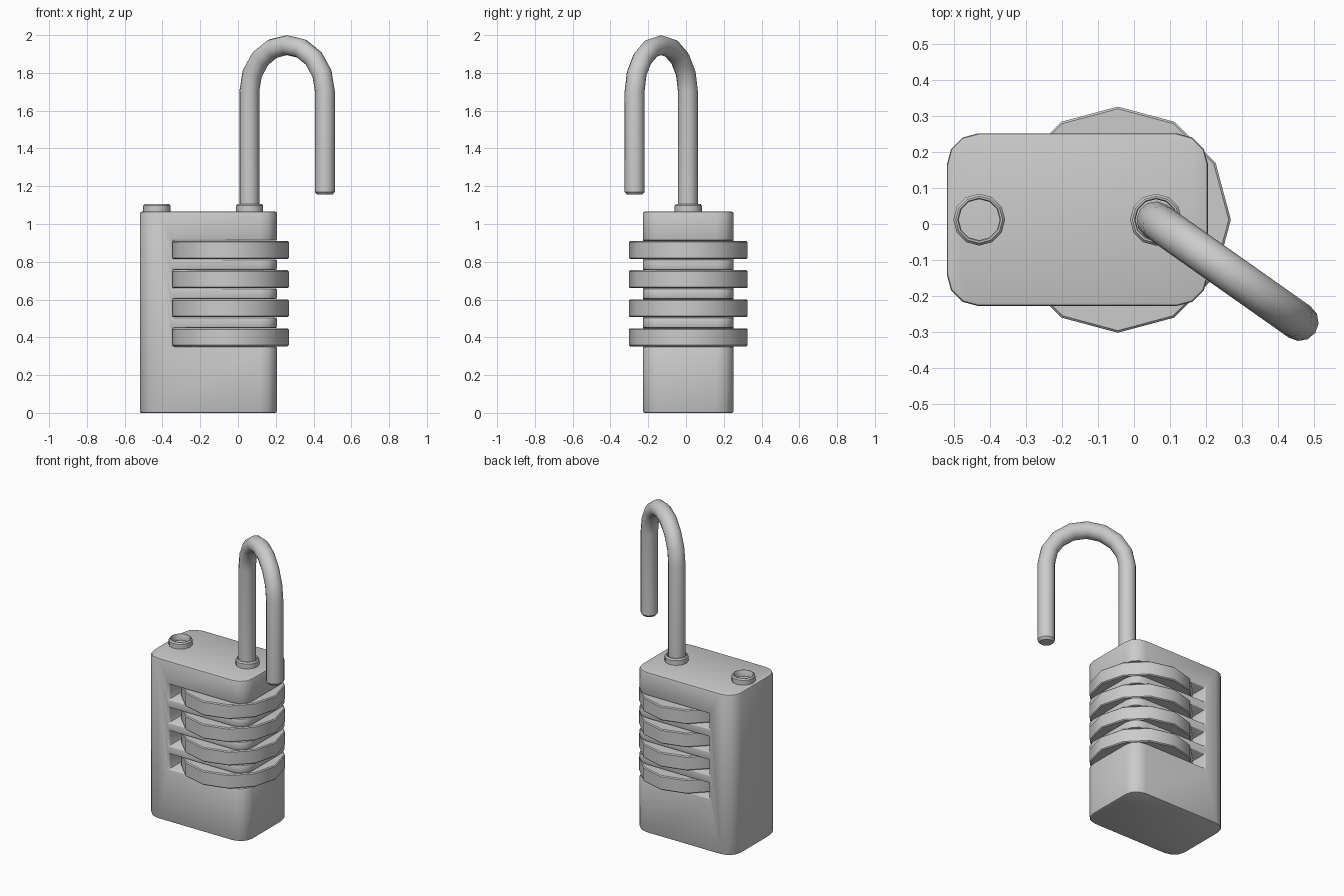
import bpy, bmesh
from math import sin, cos, pi, radians, atan2, hypot

if "Cube" in bpy.data.objects:
    bpy.data.objects.remove(bpy.data.objects["Cube"])


def make_object(name, bm):
    bmesh.ops.recalc_face_normals(bm, faces=bm.faces)
    mesh = bpy.data.meshes.new(name)
    bm.to_mesh(mesh)
    bm.free()
    obj = bpy.data.objects.new(name, mesh)
    bpy.context.collection.objects.link(obj)
    return obj


def select(obj):
    bpy.ops.object.select_all(action='DESELECT')
    obj.select_set(True)
    bpy.context.view_layer.objects.active = obj


def loft(name, rings, closed=False):
    """Skin a list of equal-length point rings; cap the ends unless closed."""
    bm = bmesh.new()
    loops = [[bm.verts.new(p) for p in ring] for ring in rings]
    n = len(loops[0])
    pairs = list(zip(loops, loops[1:])) + ([(loops[-1], loops[0])] if closed else [])
    for a, b in pairs:
        for i in range(n):
            j = (i + 1) % n
            bm.faces.new((a[i], a[j], b[j], b[i]))
    if not closed:
        bm.faces.new(loops[0])
        bm.faces.new(loops[-1])
    return make_object(name, bm)


def smooth(obj, angle=35):
    select(obj)
    bpy.ops.object.shade_smooth_by_angle(angle=radians(angle))


def circle(x, y, z, r, n=12):
    return [(x + r * cos(2 * pi * i / n), y + r * sin(2 * pi * i / n), z) for i in range(n)]


def rounded_rect(x0, x1, y0, y1, z, r, seg=3):
    corners = [(x1 - r, y1 - r), (x0 + r, y1 - r), (x0 + r, y0 + r), (x1 - r, y0 + r)]
    return [(cx + r * cos(a), cy + r * sin(a), z)
            for k, (cx, cy) in enumerate(corners)
            for a in [pi / 2 * (k + s / seg) for s in range(seg + 1)]]


CY = 0.012
DIALS = [0.40 + 0.154 * i for i in range(4)]

# Body: rounded block
body = loft("body", [rounded_rect(-0.52, 0.206, -0.228, 0.252, z, 0.088) for z in (0, 1.065)])

# Slots for the dials, open on front, back and right
bm = bmesh.new()
for z in DIALS:
    verts = bmesh.ops.create_cube(bm, size=1)["verts"]
    bmesh.ops.scale(bm, vec=(0.845, 1.0, 0.099), verts=verts)
    bmesh.ops.translate(bm, vec=(0.0775, 0, z), verts=verts)
cutter = make_object("slot_cutter", bm)
cutter.hide_render = True

cut = body.modifiers.new("slots", 'BOOLEAN')
cut.object = cutter
cut.operation = 'DIFFERENCE'
cut.solver = 'EXACT'
bev = body.modifiers.new("soft_edges", 'BEVEL')
bev.width = 0.009
bev.segments = 2
bev.limit_method = 'ANGLE'
bev.angle_limit = radians(50)
select(body)
for m in ("slots", "soft_edges"):
    bpy.ops.object.modifier_apply(modifier=m)
bpy.data.objects.remove(cutter)
smooth(body)

# Number dials: twelve-sided discs with a small chamfer
R, H, C = 0.314, 0.0475, 0.006
for k, z in enumerate(DIALS):
    rings = [circle(-0.045, CY, z + dz, r)
             for dz, r in ((-H, R - C), (-H + C, R), (H - C, R), (H, R - C))]
    smooth(loft(f"dial_{k + 1}", rings))

# Collars around the shackle holes
for name, x in (("left_collar", -0.43), ("right_collar", 0.061)):
    section = ((1.06, 0.072), (1.097, 0.072), (1.106, 0.065), (1.106, 0.060),
               (1.101, 0.057), (1.06, 0.057))
    smooth(loft(name, [circle(x, CY, z, r) for z, r in section], closed=True))

# Shackle: swung-open hook, tube swept along a J path in a vertical plane
ax, ay, bx, by = 0.06, 0.01, 0.46, -0.272
tube, span = 0.053, hypot(bx - ax, by - ay)
turn, arc = atan2(by - ay, bx - ax), span / 2
zc = 2.0 - tube - arc

# Path points: distance along plane, height, bend angle, tube radius
path = [(0, 1.0, pi, tube)]
path += [(arc + arc * cos(a), zc + arc * sin(a), a, tube)
         for a in [pi - pi * i / 8 for i in range(9)]]
path += [(span, 1.17, 0, tube), (span, 1.155, 0, tube - 0.013)]
rings = []
for u, z, a, r in path:
    ring = []
    for i in range(12):
        t = 2 * pi * i / 12
        d = u + r * cos(t) * cos(a)
        side = r * sin(t)
        ring.append((ax + d * cos(turn) - side * sin(turn),
                     ay + d * sin(turn) + side * cos(turn),
                     z + r * cos(t) * sin(a)))
    rings.append(ring)
smooth(loft("shackle", rings))
